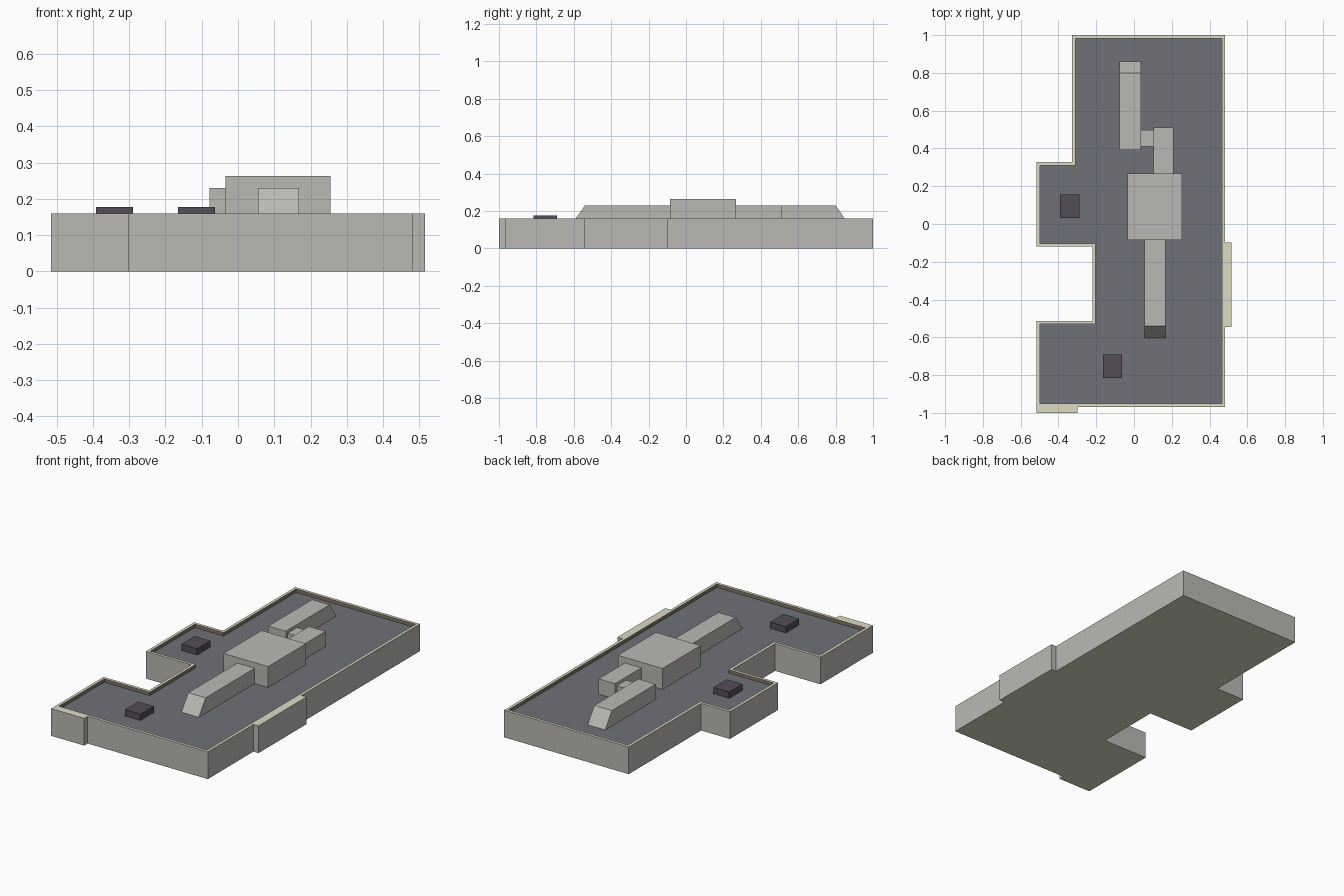
import bpy, bmesh

if "Cube" in bpy.data.objects:
    bpy.data.objects.remove(bpy.data.objects["Cube"])


def material(name, rgb):
    m = bpy.data.materials.new(name)
    lin = [((c / 255 + 0.055) / 1.055) ** 2.4 for c in rgb]
    m.diffuse_color = (*lin, 1)
    m.use_nodes = True
    m.node_tree.nodes["Principled BSDF"].inputs["Base Color"].default_value = m.diffuse_color
    return m


WALL = material("wall_grey", (186, 185, 180))
TRIM = material("trim_beige", (220, 219, 195))
DECK = material("roof_slate", (112, 113, 119))
INNER = material("parapet_inner_taupe", (128, 118, 104))
VENT = material("vent_charcoal", (83, 77, 86))

TOP, ROOF = 0.16, 0.14


def finish(bm, name, mats, rule=None):
    bmesh.ops.recalc_face_normals(bm, faces=bm.faces)
    if rule:
        for f in bm.faces:
            f.material_index = rule(f)
    me = bpy.data.meshes.new(name)
    bm.to_mesh(me)
    bm.free()
    for m in mats:
        me.materials.append(m)
    ob = bpy.data.objects.new(name, me)
    bpy.context.collection.objects.link(ob)
    return ob


def prism(points, offset):
    """Closed solid: a flat 3D outline pushed along an offset."""
    bm = bmesh.new()
    face = bm.faces.new([bm.verts.new(p) for p in points])
    ext = bmesh.ops.extrude_face_region(bm, geom=[face], use_keep_orig=True)
    bmesh.ops.translate(bm, vec=offset,
                        verts=[g for g in ext["geom"] if isinstance(g, bmesh.types.BMVert)])
    bmesh.ops.recalc_face_normals(bm, faces=bm.faces)
    return bm


def box(x0, x1, y0, y1, z0, z1):
    return prism([(x0, y0, z0), (x1, y0, z0), (x1, y1, z0), (x0, y1, z0)], (0, 0, z1 - z0))


def trim_rule(f):
    return 1 if abs(f.normal.z) > 0.5 else 0


# Building shell with recessed roof
outline = [(-0.515, -0.968), (0.482, -0.968), (0.482, 1.0), (-0.328, 1.0), (-0.328, 0.328),
           (-0.515, 0.328), (-0.515, -0.12), (-0.22, -0.12), (-0.22, -0.513), (-0.515, -0.513)]
bm = prism([(x, y, 0) for x, y in outline], (0, 0, TOP))
roof = max(bm.faces, key=lambda f: f.calc_center_median().z)
bmesh.ops.inset_region(bm, faces=[roof], thickness=0.017, use_even_offset=True)
deck = bmesh.ops.extrude_discrete_faces(bm, faces=[roof])["faces"][0]
bmesh.ops.translate(bm, vec=(0, 0, ROOF - TOP), verts=deck.verts)


def shell_rule(f):
    zs = [v.co.z for v in f.verts]
    if abs(f.normal.z) > 0.5:
        return 2 if abs(zs[0] - ROOF) < 0.001 else 1
    return 3 if min(zs) > 0.1 else 0


finish(bm, "building_shell", [WALL, TRIM, DECK, INNER], shell_rule)

# Shallow wall projections
finish(box(-0.515, -0.30, -1.0, -0.968, 0, TOP), "front_projection", [WALL, TRIM], trim_rule)
finish(box(0.482, 0.515, -0.545, -0.098, 0, TOP), "right_projection", [WALL, TRIM], trim_rule)

# Central air handling unit
finish(box(-0.035, 0.255, -0.085, 0.268, ROOF, 0.263), "air_unit", [WALL])


# Ducts with one sloped end, drawn as side profiles
def sloped_duct(name, x0, x1, y_flat, y_top, y_foot):
    slope = (y_foot - y_top) * 1.28
    pts = [(x0, y_flat, ROOF), (x0, y_top + slope, ROOF), (x0, y_top, 0.23), (x0, y_flat, 0.23)]
    finish(prism(pts, (x1 - x0, 0, 0)), name, [WALL])


sloped_duct("front_duct", 0.055, 0.168, -0.085, -0.54, -0.59)
sloped_duct("rear_duct", -0.078, 0.036, 0.392, 0.80, 0.848)
finish(box(0.102, 0.21, 0.268, 0.512, ROOF, 0.23), "side_duct", [WALL])
finish(box(0.036, 0.102, 0.41, 0.497, ROOF, 0.212), "duct_link", [WALL])

# Small dark roof vents
for i, (x, y) in enumerate([(-0.34, 0.095), (-0.114, -0.753)]):
    finish(box(x - 0.051, x + 0.051, y - 0.062, y + 0.062, ROOF, 0.177), f"roof_vent_{i + 1}", [VENT])
